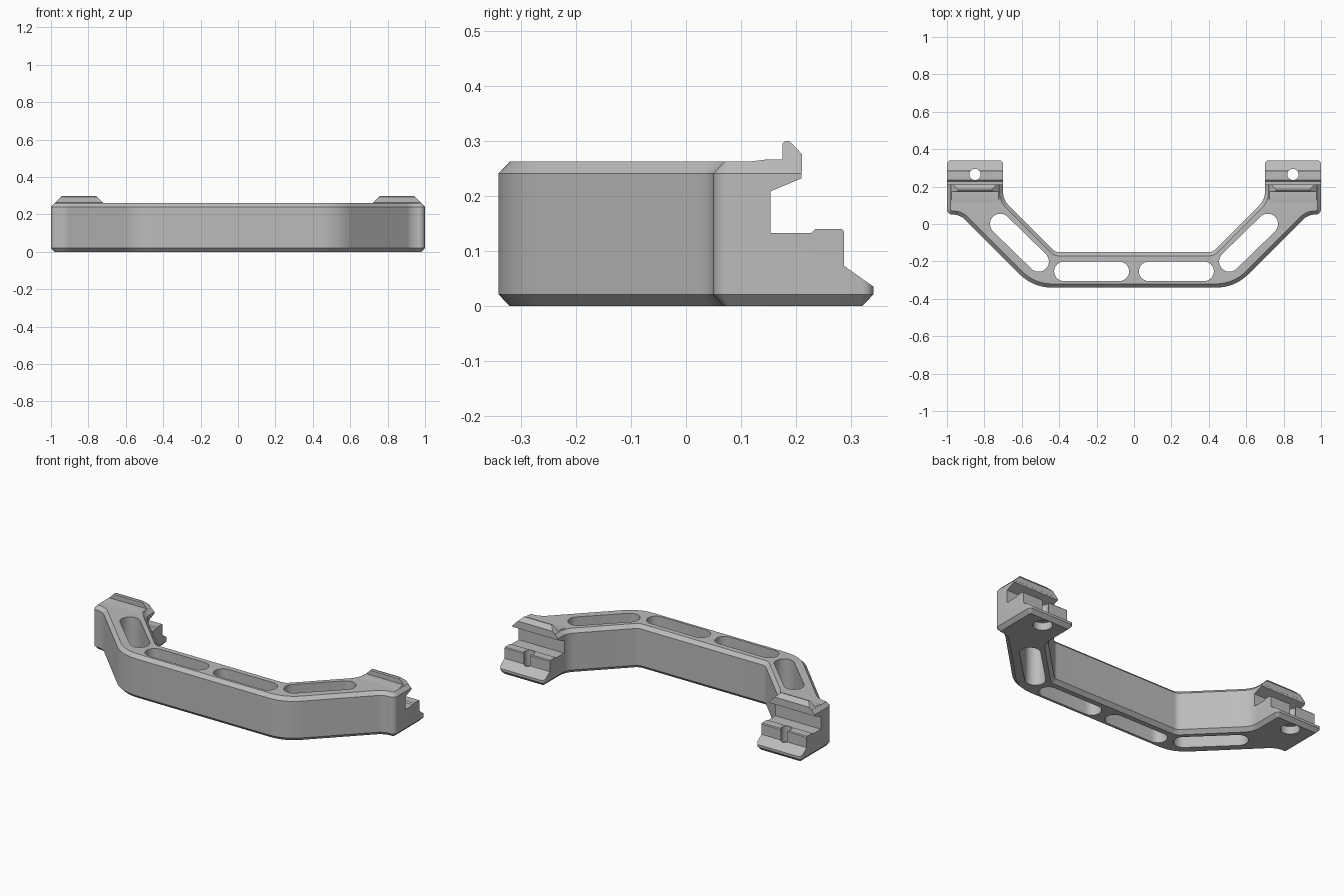
import bpy, bmesh, math
from mathutils import Vector, Matrix

if "Cube" in bpy.data.objects:
    bpy.data.objects.remove(bpy.data.objects["Cube"])

grey = bpy.data.materials.new("satin_grey")
grey.use_nodes = True
grey.diffuse_color = (0.5, 0.5, 0.5, 1)
grey.node_tree.nodes["Principled BSDF"].inputs["Base Color"].default_value = (0.5, 0.5, 0.5, 1)


def loft(name, rings):
    """Closed solid skinned through rings of equal point count."""
    bm = bmesh.new()
    loops = [[bm.verts.new(p) for p in ring] for ring in rings]
    count = len(loops[0])
    for low, high in zip(loops, loops[1:]):
        for i in range(count):
            j = (i + 1) % count
            bm.faces.new((low[i], low[j], high[j], high[i]))
    bm.faces.new(loops[0][::-1])
    bm.faces.new(loops[-1])
    bmesh.ops.recalc_face_normals(bm, faces=bm.faces)
    mesh = bpy.data.meshes.new(name)
    bm.to_mesh(mesh)
    bm.free()
    mesh.materials.append(grey)
    obj = bpy.data.objects.new(name, mesh)
    bpy.context.collection.objects.link(obj)
    return obj


def outline(corners, inset, steps=8):
    """Inset a counter-clockwise polygon and round its corners."""
    pts = [Vector(c[:2]) for c in corners]
    result = []
    for i, p in enumerate(pts):
        a = (p - pts[i - 1]).normalized()
        b = (pts[(i + 1) % len(pts)] - p).normalized()
        na, nb = Vector((-a.y, a.x)), Vector((-b.y, b.x))
        p = p + (na + nb) * (inset / (1 + na.dot(nb)))
        turn = math.atan2(a.x * b.y - a.y * b.x, a.dot(b))
        side = 1 if turn > 0 else -1
        r = max(corners[i][2] - side * inset, 0.003)
        start = p - a * r * math.tan(abs(turn) / 2)
        centre = start + na * side * r
        for k in range(steps + 1):
            result.append(centre + Matrix.Rotation(turn * k / steps, 2) @ (start - centre))
    return result


def flat(points, z):
    return [(p[0], p[1], z) for p in points]


def cut(target, cutter):
    cutter.hide_render = True
    mod = target.modifiers.new("cut", 'BOOLEAN')
    mod.operation = 'DIFFERENCE'
    mod.solver = 'EXACT'
    mod.object = cutter
    bpy.context.view_layer.objects.active = target
    bpy.ops.object.modifier_apply(modifier=mod.name)
    bpy.data.objects.remove(cutter)


def stadium(a, b, r, steps=14):
    """Slot outline between two centres; equal centres give a circle."""
    a, b = Vector(a), Vector(b)
    d = b - a
    heading = math.atan2(d.y, d.x)
    pts = []
    for centre, begin in ((b, heading - math.pi / 2), (a, heading + math.pi / 2)):
        for k in range(steps):
            t = begin + math.pi * k / (steps - (0 if d.length < 1e-4 else 1))
            pts.append(centre + Vector((math.cos(t), math.sin(t))) * r)
    return pts


# Handle body: bent bar with chamfered rims and two feet (x, y, radius)
half = [(0.54, -0.34, 0.24), (0.93, 0.05, 0.09), (1.0, 0.05, 0.03), (1.0, 0.34, 0.02),
        (0.70, 0.34, 0.02), (0.70, 0.13, 0.1), (0.42, -0.15, 0.04)]
plan = half + [(-x, y, r) for x, y, r in reversed(half)]
levels = [(0, 0.02), (0.021, 0), (0.241, 0), (0.262, 0.02)]
body = loft("handle_body", [flat(outline(plan, inset), z) for z, inset in levels])

# Clamp notch and stepped lower lip, cut across both feet
notch = [(0.21, 0.4), (0.21, 0.232), (0.153, 0.208), (0.153, 0.133), (0.228, 0.133),
         (0.235, 0.14), (0.283, 0.14), (0.287, 0.135), (0.287, 0.073), (0.345, 0.032),
         (0.4, 0.032), (0.4, 0.4)]
cut(body, loft("notch_cutter", [[(x, y, z) for y, z in notch] for x in (-1.1, 1.1)]))

# Lightening slots and countersunk bolt holes
for s in (-1, 1):
    holes = [((s * 0.078, -0.253), (s * 0.375, -0.253), 0.052, -0.1, 0.4),
             ((s * 0.51, -0.2), (s * 0.715, 0.0), 0.055, -0.1, 0.4),
             ((s * 0.85, 0.265), (s * 0.85, 0.265), 0.03, -0.1, 0.4),
             ((s * 0.85, 0.265), (s * 0.85, 0.265), 0.052, -0.1, 0.045)]
    for a, b, r, low, high in holes:
        shape = stadium(a, b, r)
        cut(body, loft("hole_cutter", [flat(shape, low), flat(shape, high)]))

# Raised hooks along the top of each foot, with sloping ends
hook = [(0.11, 0.2615), (0.145, 0.266), (0.175, 0.266), (0.175, 0.294), (0.18, 0.3),
        (0.187, 0.3), (0.2105, 0.276), (0.2105, 0.243), (0.11, 0.243)]
parts = [body]
for s, side in ((-1, "right"), (1, "left")):
    ends = [[(s * (0.85 + e * (0.15 - (z - 0.241))), y, z) for y, z in hook] for e in (-1, 1)]
    parts.append(loft(side + "_hook", ends))

# Smooth the rounded walls, keep crisp chamfers
for obj in parts:
    bpy.ops.object.select_all(action='DESELECT')
    obj.select_set(True)
    bpy.context.view_layer.objects.active = obj
    bpy.ops.object.shade_smooth_by_angle(angle=math.radians(25))
